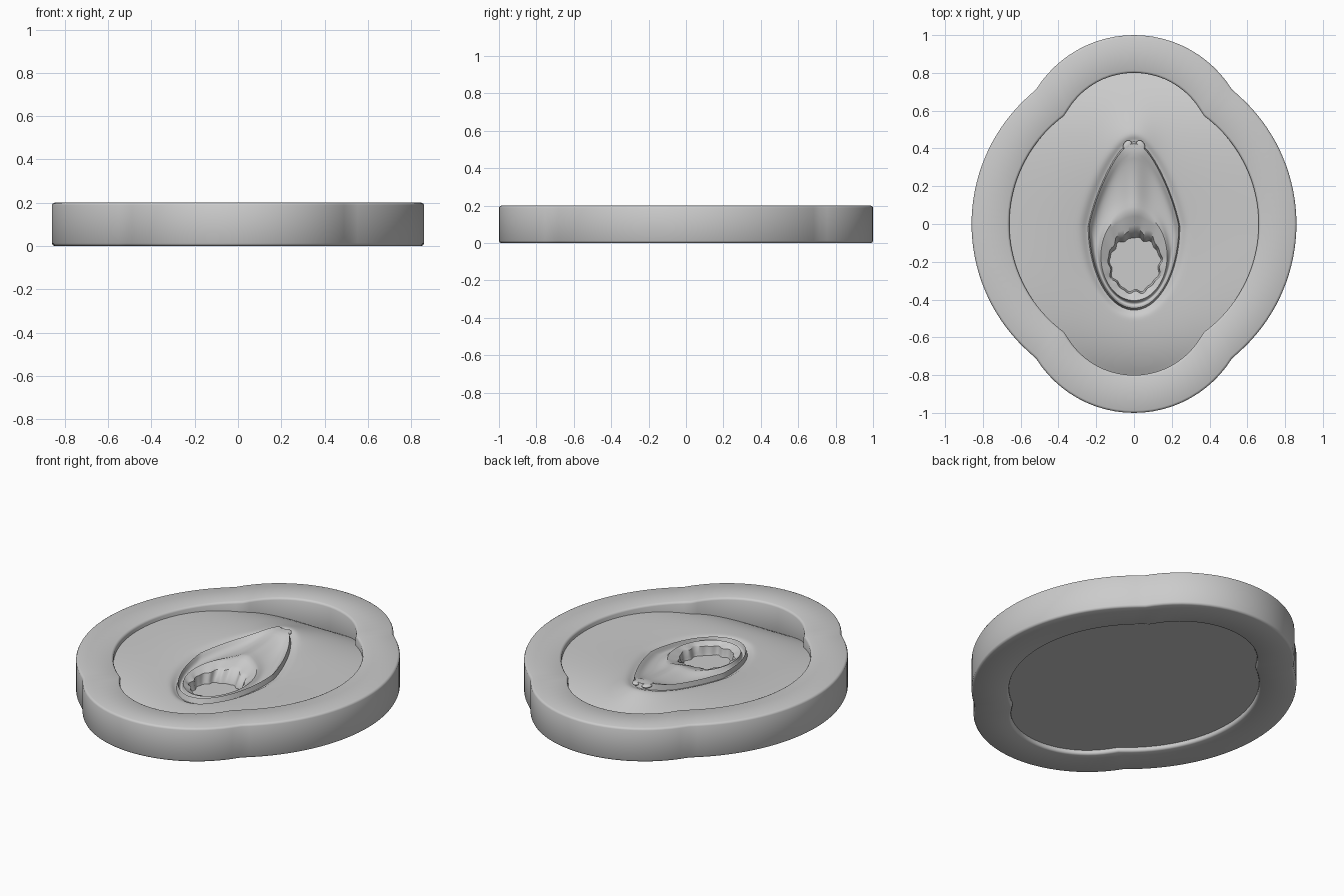
import bpy, bmesh
from math import sin, cos, pi, exp, sqrt

cube = bpy.data.objects.get("Cube")
if cube:
    bpy.data.objects.remove(cube, do_unlink=True)

SEGS = 120
ANGLES = [2 * pi * i / SEGS for i in range(SEGS)]

grey = bpy.data.materials.new("plain grey")
grey.use_nodes = True
grey.diffuse_color = (0.6, 0.6, 0.6, 1)
grey.node_tree.nodes["Principled BSDF"].inputs["Base Color"].default_value = (0.6, 0.6, 0.6, 1)


def gauss(v, width):
    return exp(-(v / width) ** 2)


def loft(name, rings, closed=False):
    """Skin a list of equal rings; open lofts get both ends capped."""
    bm = bmesh.new()
    loops = [[bm.verts.new(p) for p in ring] for ring in rings]
    pairs = list(zip(loops, loops[1:]))
    if closed:
        pairs.append((loops[-1], loops[0]))
    else:
        bm.faces.new(loops[0])
        bm.faces.new(loops[-1])
    for a, b in pairs:
        for i in range(SEGS):
            j = (i + 1) % SEGS
            bm.faces.new((a[i], a[j], b[j], b[i]))
    bmesh.ops.recalc_face_normals(bm, faces=bm.faces)
    mesh = bpy.data.meshes.new(name)
    bm.to_mesh(mesh)
    bm.free()
    obj = bpy.data.objects.new(name, mesh)
    bpy.context.collection.objects.link(obj)
    mesh.materials.append(grey)
    bpy.ops.object.select_all(action="DESELECT")
    obj.select_set(True)
    bpy.context.view_layer.objects.active = obj
    bpy.ops.object.shade_smooth_by_angle(angle=0.7)
    return obj


# Four-lobed outline: union of two side arcs and two end arcs
def outline(a, inset=0.0):
    c, s = abs(cos(a)), abs(sin(a))

    def ray(cx, cy, r):
        along = c * cx + s * cy
        disc = along ** 2 - cx ** 2 - cy ** 2 + r ** 2
        return along + sqrt(disc) if disc > 0 else 0
    r = max(ray(-0.05, 0, 0.91 - inset), ray(0, 0.389, 0.611 - inset))
    return r * cos(a), r * sin(a)


# Contours of the relief
def teardrop(a, grow=1.0):
    s = sin(a)
    return 0.237 * grow * cos(a) * (1 - 0.37 * max(s, 0)), -0.01 + 0.435 * grow * s


def inner_fold(a):
    return 0.175 * cos(a), -0.17 + 0.235 * sin(a)


def opening(a, scale=1.0):
    k = scale * (1 + 0.035 * sin(9 * a) + 0.03 * sin(14 * a + 1))
    return 0.005 + 0.14 * k * cos(a), -0.2 + 0.165 * k * sin(a)


def base_height(x, y):
    h = 0.17 - 0.12 * (y / 0.8) ** 4
    h -= 0.055 * gauss(x, 0.36) * gauss(y + 0.25, 0.42)
    h += 0.035 * gauss(x, 0.11) * gauss(y - 0.42, 0.16)
    return h


def blend_ring(outer, inner, t, extra):
    ring = []
    for a in ANGLES:
        (x0, y0), (x1, y1) = outer(a), inner(a)
        x, y = x0 + (x1 - x0) * t, y0 + (y1 - y0) * t
        ring.append((x, y, min(base_height(x, y) + extra(x, y, t), 0.198)))
    return ring


# Frame with rounded edges
profile = [(0.012, 0), (0.004, 0.004), (0, 0.012), (0, 0.188), (0.004, 0.196), (0.012, 0.2),
           (0.188, 0.2), (0.196, 0.196), (0.2, 0.188), (0.2, 0.012), (0.196, 0.004), (0.188, 0)]
loft("frame", [[(*outline(a, d), z) for a in ANGLES] for d, z in profile], closed=True)


# Relief panel: backing, surrounding skin, folds and opening
def border(a):
    return outline(a, 0.199)


def rim(a):
    return teardrop(a, 1.025)


def skin(x, y, t):
    return -0.018 * gauss(1 - t, 0.07)


def folds(x, y, t):
    hood = 0.03 * gauss(x, 0.065) * gauss(y - 0.16, 0.2)
    return 0.012 * gauss(t, 0.16) - 0.018 * sin(pi * t) + hood + 0.008 * gauss(1 - t, 0.15)


def inside(x, y, t):
    return 0.008 - 0.02 * t + 0.03 * gauss(x, 0.065) * gauss(y - 0.16, 0.2)


rings = [[(*border(a), 0.025) for a in ANGLES]]
rings += [blend_ring(border, rim, 1 - (1 - i / 22) ** 1.6, skin) for i in range(23)]
rings += [blend_ring(teardrop, inner_fold, i / 14, folds) for i in range(15)]
rings += [blend_ring(inner_fold, opening, i / 4, inside) for i in range(1, 5)]
for scale, z in ((0.97, 0.07), (0.94, 0.055)):
    rings.append([(x, y - 0.03 * max(sin(a), 0), z)
                  for a in ANGLES for x, y in [opening(a, scale)]])
loft("relief_panel", rings)


# Small nub folds at the top of the relief
for side, label in ((1, "left"), (-1, "right")):
    bpy.ops.mesh.primitive_uv_sphere_add(segments=16, ring_count=8, radius=1,
                                         location=(side * 0.035, 0.415, 0.188))
    nub = bpy.context.object
    nub.name = label + "_top_nub"
    nub.scale = (0.022, 0.03, 0.011)
    nub.rotation_euler.z = side * 0.5
    nub.data.materials.append(grey)
    bpy.ops.object.shade_smooth_by_angle(angle=0.7)
